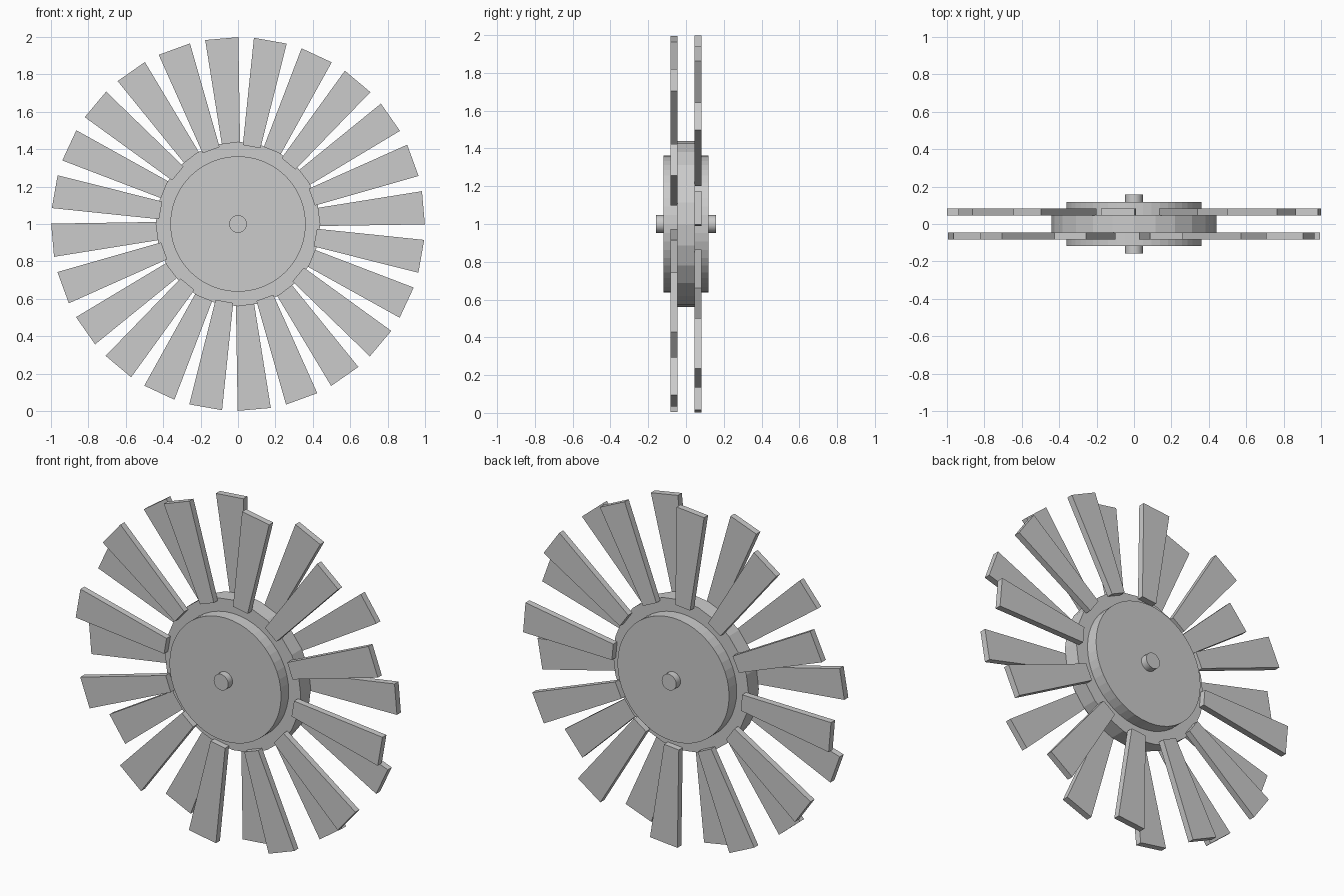
import bpy
import bmesh
from math import radians, pi
from mathutils import Matrix, Vector

old = bpy.data.objects.get("Cube")
if old:
    bpy.data.objects.remove(old, do_unlink=True)

grey = bpy.data.materials.new("plain grey")
grey.use_nodes = True
colour = (0.6, 0.6, 0.6, 1)
grey.diffuse_color = colour
grey.node_tree.nodes["Principled BSDF"].inputs["Base Color"].default_value = colour

CENTRE = Vector((0, 0, 1))


def finish(bm, name):
    bmesh.ops.recalc_face_normals(bm, faces=bm.faces)
    mesh = bpy.data.meshes.new(name)
    bm.to_mesh(mesh)
    bm.free()
    mesh.materials.append(grey)
    obj = bpy.data.objects.new(name, mesh)
    obj.location = CENTRE
    bpy.context.collection.objects.link(obj)
    return obj


def disc(name, radius, y0, y1, sides):
    """Closed cylinder along y."""
    bm = bmesh.new()
    place = Matrix.Translation((0, (y0 + y1) / 2, 0)) @ Matrix.Rotation(pi / 2, 4, 'X')
    bmesh.ops.create_cone(bm, cap_ends=True, segments=sides, radius1=radius,
                          radius2=radius, depth=y1 - y0, matrix=place)
    return finish(bm, name)


def blade(name, angle, y0, y1):
    """Flat paddle that widens outwards, turned about the axle."""
    outline = [(0.42, -0.048), (0.995, -0.089), (0.995, 0.089), (0.42, 0.048)]
    bm = bmesh.new()
    face = bm.faces.new([bm.verts.new((x, y0, z)) for x, z in outline])
    side = bmesh.ops.extrude_face_region(bm, geom=[face])["geom"]
    moved = [v for v in side if isinstance(v, bmesh.types.BMVert)]
    bmesh.ops.translate(bm, verts=moved, vec=(0, y1 - y0, 0))
    bmesh.ops.rotate(bm, verts=bm.verts, cent=(0, 0, 0),
                     matrix=Matrix.Rotation(-radians(angle), 3, 'Y'))
    return finish(bm, name)


# Hub drum, raised caps and axle
disc("hub_drum", 0.44, -0.047, 0.047, 24)
disc("front_cap", 0.362, -0.118, -0.04, 48)
disc("back_cap", 0.362, 0.04, 0.118, 48)
axle = disc("axle", 0.047, -0.158, 0.158, 24)
for part in bpy.context.selected_objects:
    part.select_set(False)
axle.select_set(True)
bpy.context.view_layer.objects.active = axle
bpy.ops.object.shade_smooth_by_angle()

# Two staggered rings of twelve paddles
for i in range(12):
    blade(f"front_blade_{i + 1}", 20 + 30 * i, -0.083, -0.046)
    blade(f"back_blade_{i + 1}", 5 + 30 * i, 0.046, 0.083)
